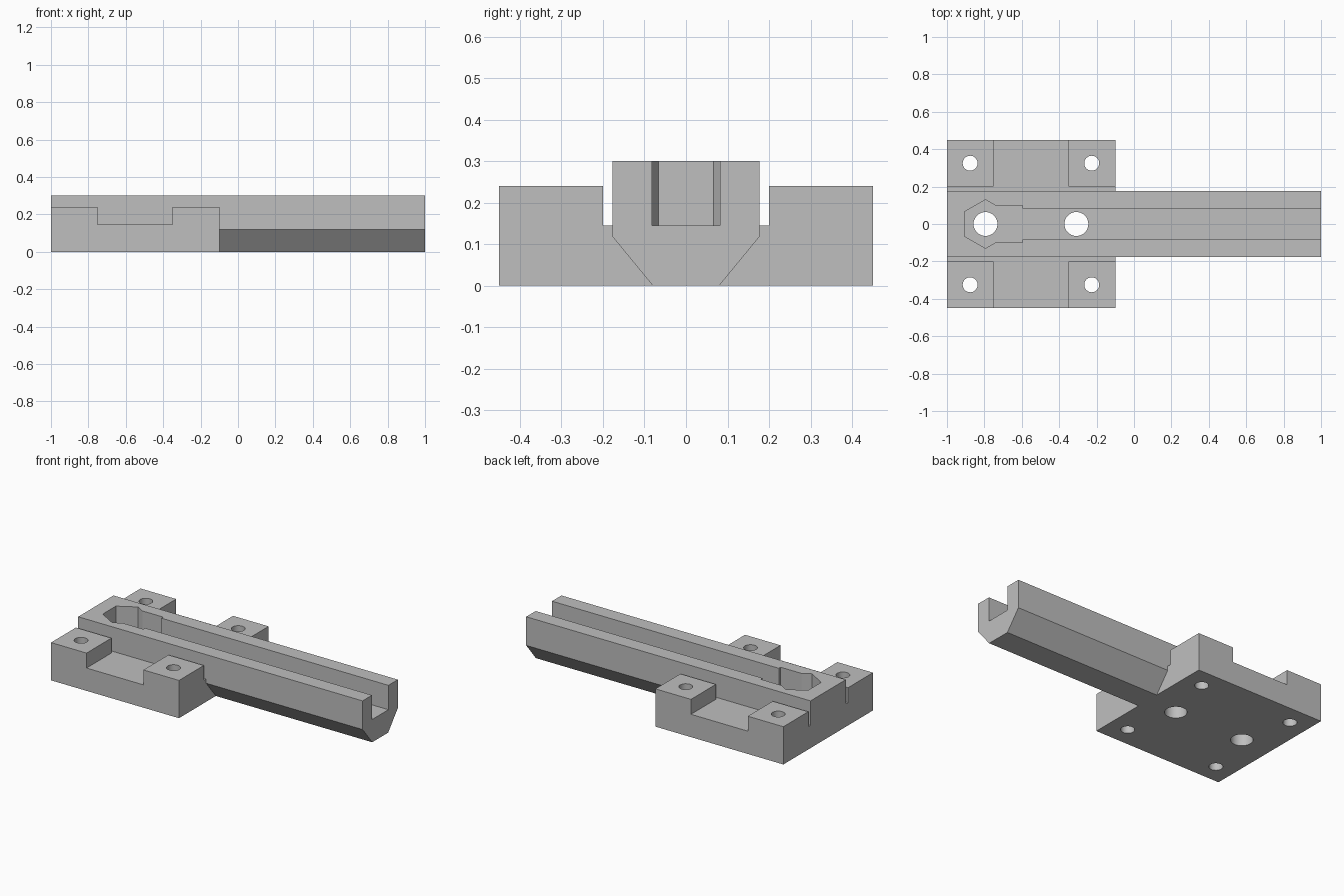
import bpy, math
from mathutils import Matrix

if "Cube" in bpy.data.objects:
    bpy.data.objects.remove(bpy.data.objects["Cube"])

grey = bpy.data.materials.new("light_grey")
grey.diffuse_color = (0.52, 0.52, 0.52, 1)
grey.use_nodes = True
grey.node_tree.nodes["Principled BSDF"].inputs["Base Color"].default_value = grey.diffuse_color

# axis frames: extrude an outline along z, or a (y, z) outline along x
ALONG_Z = Matrix.Identity(4)
ALONG_X = Matrix(((0, 0, 1, 0), (1, 0, 0, 0), (0, 1, 0, 0), (0, 0, 0, 1)))


def prism(name, outline, lo, hi, frame=ALONG_Z):
    """Solid from a counter-clockwise 2D outline."""
    n = len(outline)
    verts = [frame @ Matrix.Translation((u, v, h)).translation
             for h in (lo, hi) for u, v in outline]
    faces = [list(range(n))[::-1], list(range(n, 2 * n))]
    faces += [[i, (i + 1) % n, (i + 1) % n + n, i + n] for i in range(n)]
    mesh = bpy.data.meshes.new(name)
    mesh.from_pydata(verts, [], faces)
    mesh.materials.append(grey)
    obj = bpy.data.objects.new(name, mesh)
    bpy.context.collection.objects.link(obj)
    return obj


def box(name, x0, x1, y0, y1, z0, z1):
    return prism(name, [(x0, y0), (x1, y0), (x1, y1), (x0, y1)], z0, z1)


def hole(name, x, y, r, n=32):
    ring = [(x + r * math.cos(2 * math.pi * i / n),
             y + r * math.sin(2 * math.pi * i / n)) for i in range(n)]
    return prism(name, ring, -0.2, 0.5)


def combine(target, tool, operation):
    """Apply a boolean and remove the tool."""
    mod = target.modifiers.new("bool", 'BOOLEAN')
    mod.object, mod.operation, mod.solver = tool, operation, 'EXACT'
    bpy.context.view_layer.objects.active = target
    bpy.ops.object.modifier_apply(modifier=mod.name)
    bpy.data.objects.remove(tool)


FLOOR = 0.145

# mounting block with four raised corner pads
body = box("mounting_block_with_rail", -1, -0.1, -0.45, 0.45, 0, 0.24)
combine(body, box("cross_notch", -0.75, -0.35, -0.6, 0.6, FLOOR, 0.5), 'DIFFERENCE')
combine(body, box("long_notch", -1.2, 0.1, -0.2, 0.2, FLOOR, 0.5), 'DIFFERENCE')

# rail with chamfered underside
half = [(0.08, 0), (0.177, 0.118), (0.177, 0.3)]
profile = half + [(-y, z) for y, z in reversed(half)]
combine(body, prism("rail", profile, -1, 1, ALONG_X), 'UNION')

# nut pocket, widened neck and open groove, cut as one outline
edge = [(-0.905, -0.066), (-0.794, -0.13), (-0.742, -0.1),
        (-0.595, -0.1), (-0.595, -0.082), (1.2, -0.082)]
outline = edge + [(x, -y) for x, y in reversed(edge)]
combine(body, prism("groove", outline, FLOOR, 0.5), 'DIFFERENCE')

# bolt holes through the groove and screw holes through the pads
for x in (-0.794, -0.308):
    combine(body, hole("bolt_hole", x, 0, 0.064), 'DIFFERENCE')
for x in (-0.876, -0.226):
    for y in (-0.325, 0.325):
        combine(body, hole("screw_hole", x, y, 0.04), 'DIFFERENCE')

# smooth hole walls, sharp edges elsewhere
bpy.ops.object.select_all(action='DESELECT')
body.select_set(True)
bpy.context.view_layer.objects.active = body
bpy.ops.object.shade_smooth_by_angle(angle=math.radians(25))
